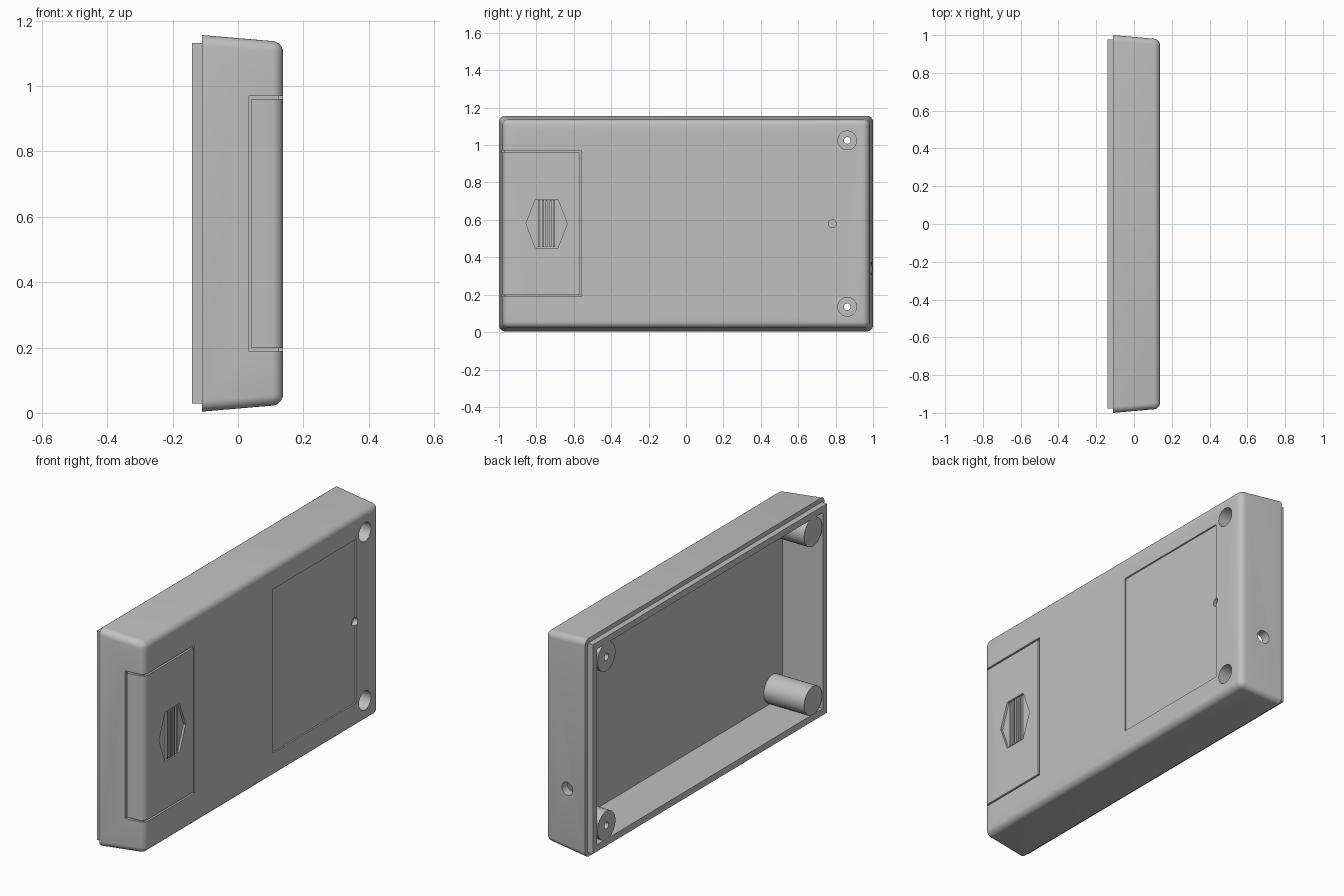
import bpy, bmesh, math
from mathutils import Matrix, Vector

if "Cube" in bpy.data.objects:
    bpy.data.objects.remove(bpy.data.objects["Cube"], do_unlink=True)

MID = 0.58      # height of the case centre
FACE = 0.138    # outer face of the case
FLOOR = 0.097   # inner face of the case floor

grey = bpy.data.materials.new("case grey")
grey.use_nodes = True
grey.diffuse_color = (0.53, 0.53, 0.53, 1)
grey.node_tree.nodes["Principled BSDF"].inputs["Base Color"].default_value = grey.diffuse_color


def finish(name, bm):
    bmesh.ops.recalc_face_normals(bm, faces=bm.faces)
    mesh = bpy.data.meshes.new(name)
    bm.to_mesh(mesh)
    bm.free()
    mesh.materials.append(grey)
    ob = bpy.data.objects.new(name, mesh)
    bpy.context.collection.objects.link(ob)
    return ob


def box(name, x, y, z):
    bm = bmesh.new()
    bmesh.ops.create_cube(bm, size=1)
    for v in bm.verts:
        v.co = [lo if c < 0 else hi for c, (lo, hi) in zip(v.co, (x, y, z))]
    return finish(name, bm)


def rod(name, start, axis, length, r, sides=32):
    bm = bmesh.new()
    bmesh.ops.create_cone(bm, cap_ends=True, segments=sides, radius1=r, radius2=r, depth=length)
    turn = Vector(axis).to_track_quat('Z', 'Y').to_matrix().to_4x4()
    centre = Vector(start) + Vector(axis) * length / 2
    bm.transform(Matrix.Translation(centre) @ turn)
    return finish(name, bm)


def prism(name, points, x0, x1):
    bm = bmesh.new()
    face = bm.faces.new([bm.verts.new((x0, y, z)) for y, z in points])
    ext = bmesh.ops.extrude_face_region(bm, geom=[face])
    for v in ext["geom"]:
        if isinstance(v, bmesh.types.BMVert):
            v.co.x = x1
    return finish(name, bm)


def combine(target, tool, operation):
    mod = target.modifiers.new("combine", 'BOOLEAN')
    mod.operation = operation
    mod.solver = 'EXACT'
    mod.object = tool
    bpy.context.view_layer.objects.active = target
    bpy.ops.object.modifier_apply(modifier=mod.name)
    bpy.data.objects.remove(tool, do_unlink=True)


def cut(tool):
    combine(case, tool, 'DIFFERENCE')


def add(tool):
    combine(case, tool, 'UNION')


# Tapered outer shell with rounded edges, sharp at the open rim
bm = bmesh.new()
bmesh.ops.create_cube(bm, size=2)
for v in bm.verts:
    outer = v.co.x > 0
    v.co = (FACE if outer else -0.11,
            v.co.y * (0.978 if outer else 1.0),
            MID + v.co.z * (0.555 if outer else 0.576))
rounded = [e for e in bm.edges if max(v.co.x for v in e.verts) > 0]
bmesh.ops.bevel(bm, geom=rounded, offset=0.032, segments=6, profile=0.5, affect='EDGES')
case = finish("case_shell", bm)

# Stepped lip around the opening, then the hollow
add(box("lip", (-0.14, 0), (-0.977, 0.977), (MID - 0.552, MID + 0.552)))
cut(box("hollow", (-0.3, FLOOR), (-0.942, 0.942), (MID - 0.517, MID + 0.517)))

# Four screw posts with counterbored holes
for sy in (-1, 1):
    for sz in (-1, 1):
        y, z = sy * 0.862, MID + sz * 0.445
        add(rod("screw_post", (-0.139, y, z), (1, 0, 0), 0.25, 0.075))
        cut(rod("counterbore", (0.0, y, z), (1, 0, 0), 0.3, 0.05))
        cut(rod("screw_hole", (-0.3, y, z), (1, 0, 0), 0.4, 0.018, 20))

# Battery door outline: grooves over the outer face and down the front end
GAP = 0.009
low, high = 0.19, 0.97
for z in (low, high - GAP):
    cut(box("door_side_groove", (FACE - 0.014, 0.3), (-1.1, -0.56), (z, z + GAP)))
    cut(box("door_end_groove", (0.032, 0.3), (-1.1, -0.97), (z, z + GAP)))
cut(box("door_inner_groove", (FACE - 0.014, 0.3), (-0.56 - GAP, -0.56), (low, high)))
cut(box("door_front_groove", (0.032, 0.032 + GAP), (-1.1, -0.97), (low, high)))

# Hexagonal thumb grip with ribs and a central dimple
grip_y = -0.745
hexagon = [(grip_y + a, MID + b) for a, b in
           ((-0.11, 0), (-0.06, -0.13), (0.06, -0.13), (0.11, 0), (0.06, 0.13), (-0.06, 0.13))]
cut(prism("grip_recess", hexagon, FACE - 0.012, 0.3))
for i in range(-2, 3):
    y = grip_y + i * 0.02
    add(box("grip_rib", (FACE - 0.02, FACE - 0.001), (y - 0.005, y + 0.005), (MID - 0.125, MID + 0.125)))
cut(rod("grip_dimple", (FACE - 0.022, grip_y, MID), (1, 0, 0), 0.2, 0.035))

# Shallow label panel, two small blind holes and the cable hole
cut(box("label_recess", (FACE - 0.008, 0.3), (0.095, 0.79), (0.15, 1.015)))
for y, z in ((-0.41, 0.84), (0.782, MID)):
    cut(rod("blind_hole", (FACE - 0.026, y, z), (1, 0, 0), 0.2, 0.021, 24))
cut(rod("cable_hole", (0.0, 0.9, 0.34), (0, 1, 0), 0.3, 0.034))

# Smooth the rounded parts only
bpy.ops.object.select_all(action='DESELECT')
case.select_set(True)
bpy.context.view_layer.objects.active = case
bpy.ops.object.shade_smooth_by_angle(angle=math.radians(30))
